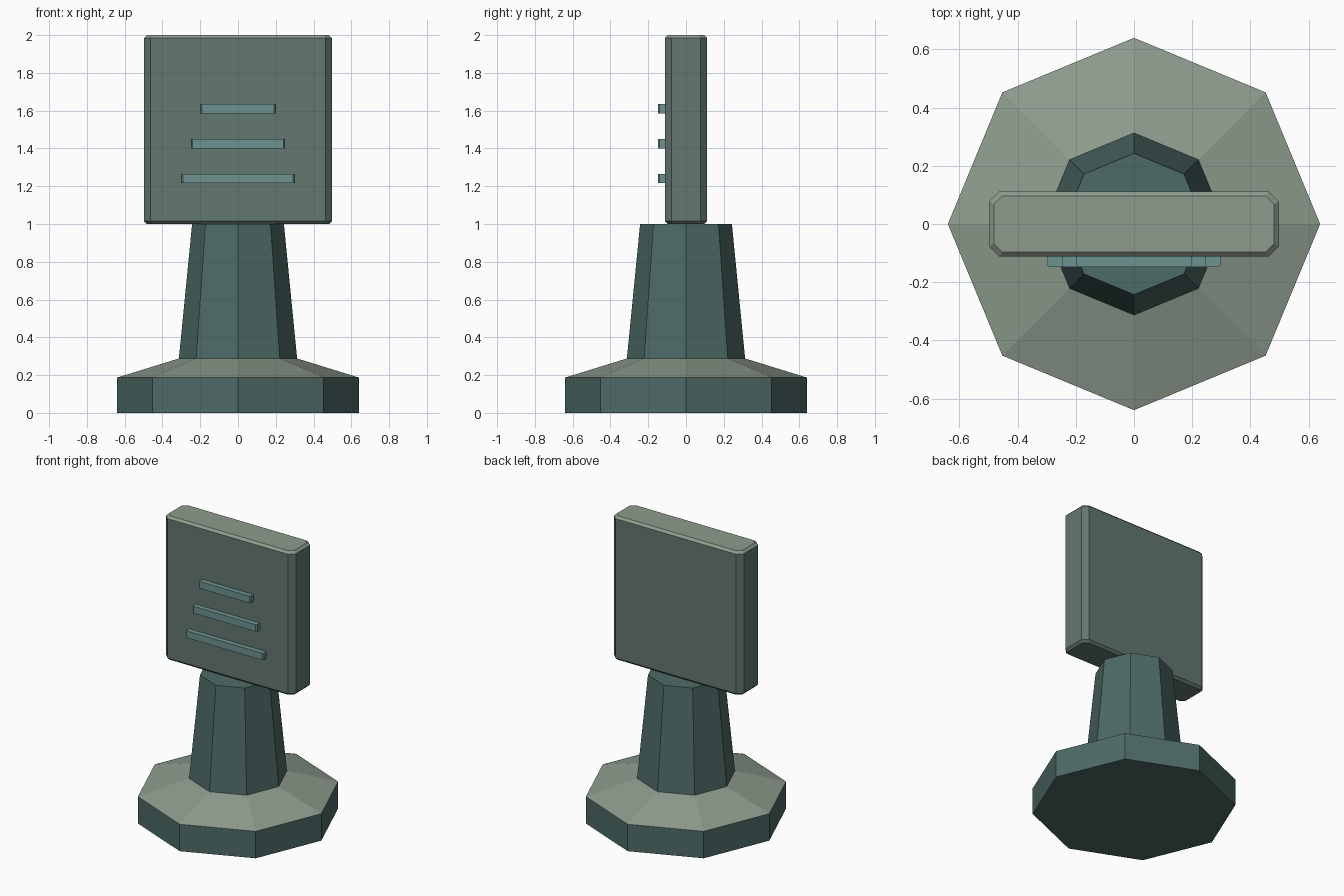
import bpy
import math

if "Cube" in bpy.data.objects:
    bpy.data.objects.remove(bpy.data.objects["Cube"])


def material(name, rgb):
    m = bpy.data.materials.new(name)
    m.diffuse_color = (*rgb, 1)
    m.use_nodes = True
    m.node_tree.nodes["Principled BSDF"].inputs["Base Color"].default_value = m.diffuse_color
    return m


DARK = material("dark_teal", (0.075, 0.145, 0.135))
LIGHT = material("light_sage", (0.27, 0.33, 0.265))
MID = material("mid_sage", (0.125, 0.185, 0.16))
BAR = material("bar_teal", (0.15, 0.29, 0.28))


def octagon(r, z):
    return [(r * math.cos(i * math.pi / 4), r * math.sin(i * math.pi / 4), z)
            for i in range(8)]


def cut_rect(hx, hy, cut, z):
    """Rectangle with its four corners chamfered, counter-clockwise."""
    return [(hx, -hy + cut, z), (hx, hy - cut, z), (hx - cut, hy, z), (-hx + cut, hy, z),
            (-hx, hy - cut, z), (-hx, -hy + cut, z), (-hx + cut, -hy, z), (hx - cut, -hy, z)]


def loft(name, rings, mats, band_mats, bottom=0, top=0, location=(0, 0, 0)):
    """Skin a stack of rings; bottom/top give a material index, None leaves it open."""
    n = len(rings[0])
    verts = [v for ring in rings for v in ring]
    faces, slots = [], []
    for k, slot in enumerate(band_mats):
        for i in range(n):
            j = (i + 1) % n
            faces.append((k * n + i, k * n + j, (k + 1) * n + j, (k + 1) * n + i))
            slots.append(slot)
    if bottom is not None:
        faces.append(tuple(reversed(range(n))))
        slots.append(bottom)
    if top is not None:
        faces.append(tuple(range(len(verts) - n, len(verts))))
        slots.append(top)
    mesh = bpy.data.meshes.new(name)
    mesh.from_pydata(verts, [], faces)
    for m in mats:
        mesh.materials.append(m)
    for p, slot in zip(mesh.polygons, slots):
        p.material_index = slot
    ob = bpy.data.objects.new(name, mesh)
    ob.location = location
    bpy.context.collection.objects.link(ob)
    return ob


# Octagonal foot with a sloping, lighter top
loft("base", [octagon(0.64, 0), octagon(0.64, 0.187), octagon(0.313, 0.288)],
     [DARK, LIGHT], [0, 1], top=None)

# Tapered column
loft("column", [octagon(0.313, 0.288), octagon(0.243, 1.0)], [DARK], [0], bottom=None)

# Upright panel with chamfered corners and a lighter top edge
loft("panel",
     [cut_rect(0.482, 0.096, 0.028, 1.0), cut_rect(0.498, 0.112, 0.035, 1.016),
      cut_rect(0.498, 0.112, 0.035, 1.984), cut_rect(0.482, 0.096, 0.028, 2.0)],
     [MID, LIGHT], [0, 0, 1], top=1)

# Three raised bars on the front, longest at the bottom
for part, half, z in (("lower_bar", 0.298, 1.24), ("middle_bar", 0.247, 1.425),
                      ("upper_bar", 0.198, 1.61)):
    loft(part, [cut_rect(half, 0.022, 0.007, -0.024), cut_rect(half, 0.022, 0.007, 0.024)],
         [BAR], [0], location=(0, -0.126, z))
